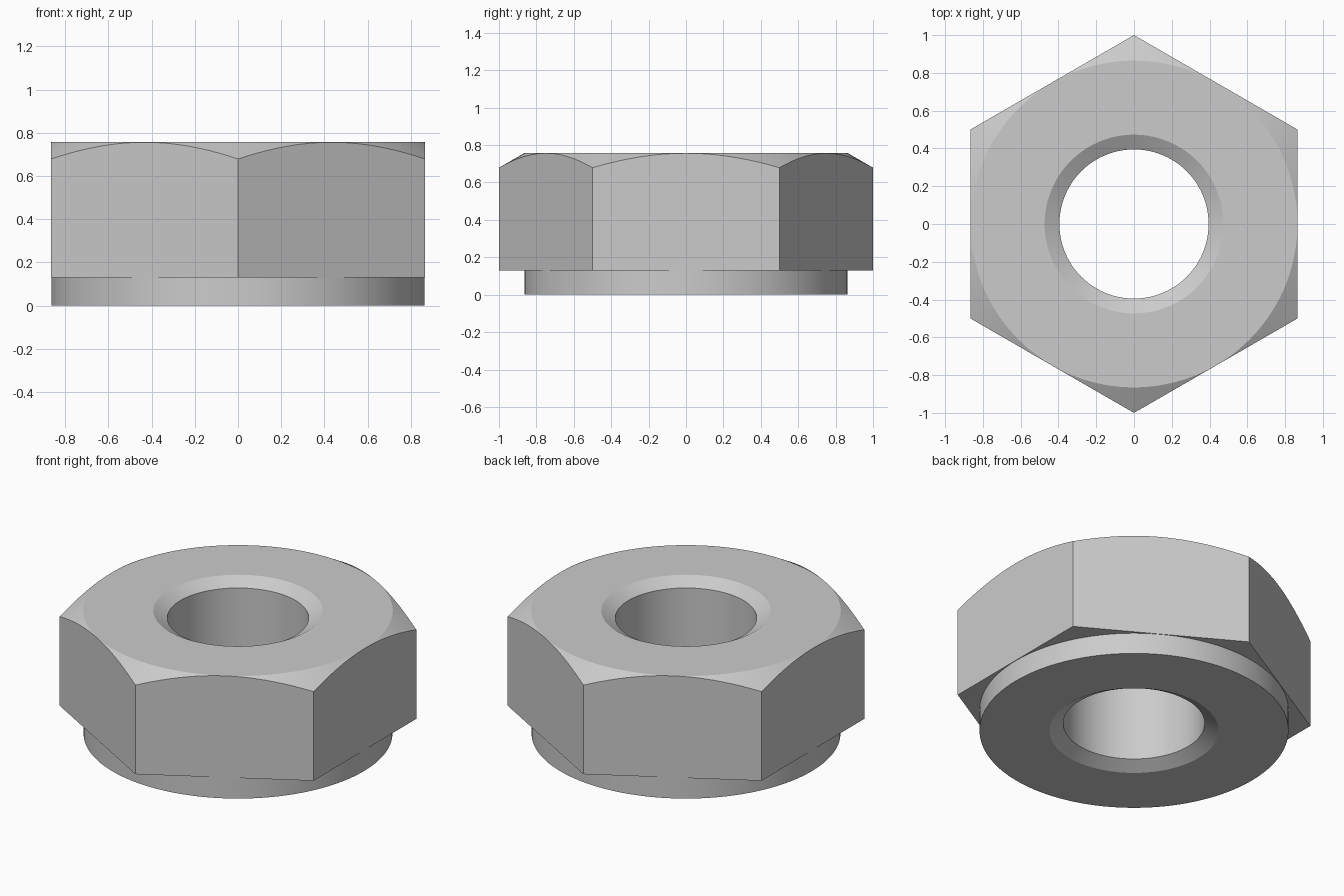
import bpy
import bmesh
import math

cube = bpy.data.objects.get("Cube")
if cube:
    bpy.data.objects.remove(cube)

SEGMENTS = 144
APOTHEM = 0.866
TOP = 0.757
COLLAR_TOP = 0.13
BORE, MOUTH = 0.395, 0.473
SLOPE = math.tan(math.radians(30))
LEAD_IN = (MOUTH - BORE) * SLOPE


def hex_radius(angle):
    """Distance to the hexagon outline; corners point along +y and -y."""
    off = (angle + math.pi / 6) % (math.pi / 3) - math.pi / 6
    return APOTHEM / math.cos(off)


def profile(angle):
    """Cross-section (radius, height) of the nut at one angle."""
    h = hex_radius(angle)
    return [
        (BORE, LEAD_IN), (MOUTH, 0), (0.863, 0), (0.863, COLLAR_TOP),  # collar
        (h, COLLAR_TOP), (h, TOP - (h - APOTHEM + 0.001) * SLOPE),     # hex flats
        (APOTHEM - 0.001, TOP), (MOUTH, TOP), (BORE, TOP - LEAD_IN),   # top face
    ]


# Steel finish
steel = bpy.data.materials.new("steel grey")
steel.use_nodes = True
colour = (0.6, 0.6, 0.6, 1)
steel.diffuse_color = colour
steel.node_tree.nodes["Principled BSDF"].inputs["Base Color"].default_value = colour

# Sweep the changing cross-section around the axis
bm = bmesh.new()
columns = []
for i in range(SEGMENTS):
    a = 2 * math.pi * i / SEGMENTS
    columns.append([bm.verts.new((r * math.cos(a), r * math.sin(a), z))
                    for r, z in profile(a)])
for i, col in enumerate(columns):
    nxt = columns[(i + 1) % SEGMENTS]
    for j in range(len(col)):
        k = (j + 1) % len(col)
        bm.faces.new((col[j], nxt[j], nxt[k], col[k]))
bmesh.ops.recalc_face_normals(bm, faces=bm.faces)

mesh = bpy.data.meshes.new("hex_nut")
bm.to_mesh(mesh)
bm.free()
mesh.materials.append(steel)
nut = bpy.data.objects.new("hex_nut", mesh)
bpy.context.collection.objects.link(nut)

# Smooth round walls, crisp corners and chamfer edges
bpy.ops.object.select_all(action='DESELECT')
nut.select_set(True)
bpy.context.view_layer.objects.active = nut
bpy.ops.object.shade_smooth_by_angle(angle=math.radians(20))
